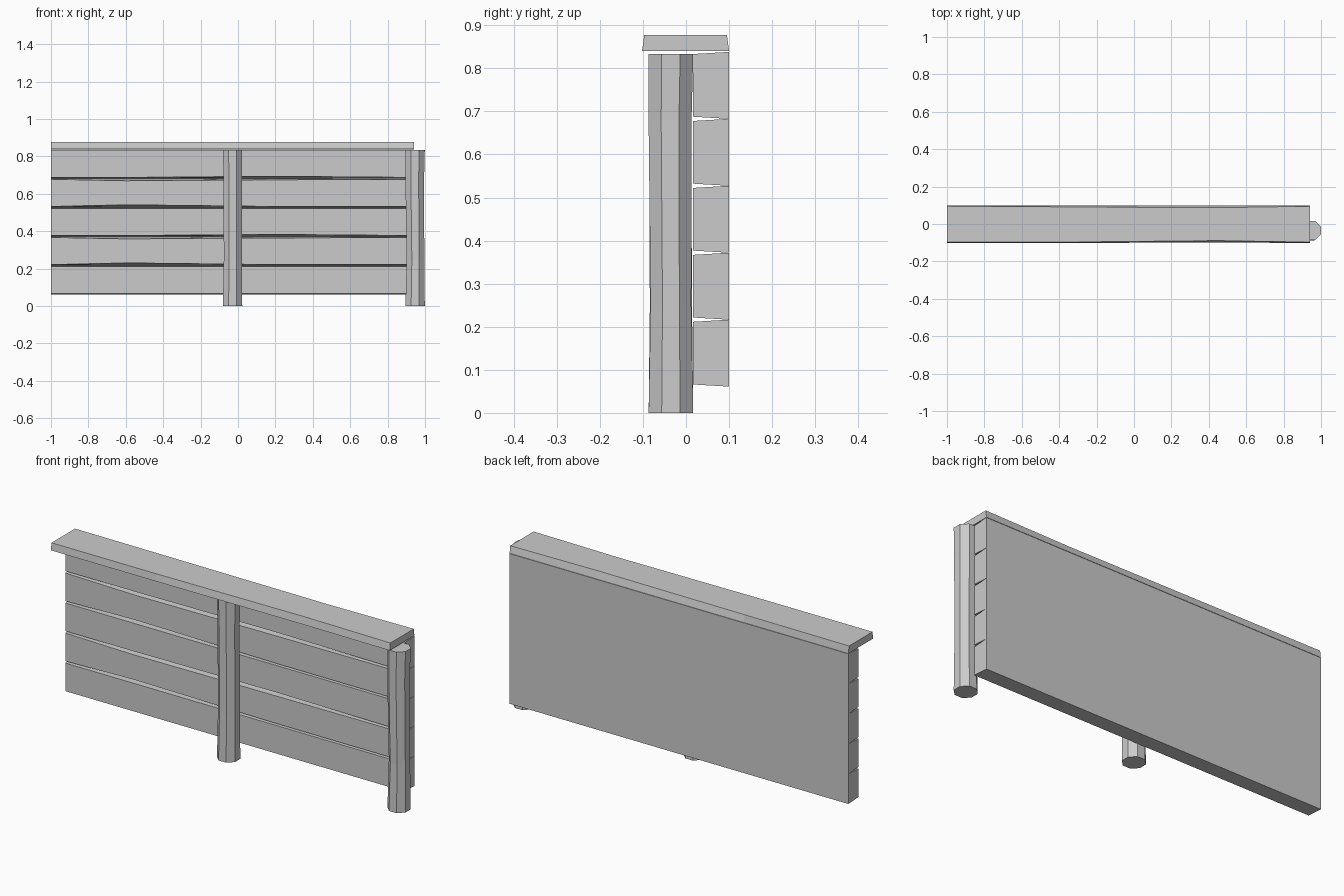
import bpy, bmesh, math

if "Cube" in bpy.data.objects:
    bpy.data.objects.remove(bpy.data.objects["Cube"])


def loft(name, rings):
    """Skin a closed solid through matching rings of points."""
    bm = bmesh.new()
    vs = [[bm.verts.new(p) for p in ring] for ring in rings]
    n = len(vs[0])
    for a, b in zip(vs, vs[1:]):
        for i in range(n):
            j = (i + 1) % n
            bm.faces.new((a[i], a[j], b[j], b[i]))
    bm.faces.new(vs[0])
    bm.faces.new(vs[-1])
    bmesh.ops.recalc_face_normals(bm, faces=bm.faces)
    me = bpy.data.meshes.new(name)
    bm.to_mesh(me)
    bm.free()
    ob = bpy.data.objects.new(name, me)
    bpy.context.collection.objects.link(ob)
    return ob


# Planks: flush at the back, tapering to slightly warped gaps at the front
STATIONS = (-1.0, -0.6, 0.2, 0.94)
for k in range(5):
    z0, z1 = 0.061 + 0.1554 * k, 0.061 + 0.1554 * (k + 1)
    odd = k % 2
    low = (0, 0.009 if odd else 0, 0 if odd or k == 0 else 0.006, 0)
    high = (0, 0.008 if odd and k < 4 else 0, 0.003 if odd else 0, 0)
    rings = []
    for x, lo, hi in zip(STATIONS, low, high):
        rings.append([(x, 0.016, z0 + 0.005 + lo), (x, 0.1, z0),
                      (x, 0.1, z1), (x, 0.016, z1 - 0.005 - hi)])
    loft(f"plank_{k + 1}", rings)

# Top rail: sides lean inwards, slightly worn along its length
rail = []
for x, front, back in ((-1, 0, 0), (-0.4, 0, 0.003), (0.45, 0.008, 0.008), (0.94, 0, 0)):
    rail.append([(x, -0.102 + front / 2, 0.84), (x, 0.1, 0.84),
                 (x, 0.095 - back, 0.877), (x, -0.097 + front, 0.877)])
loft("top_rail", rail)


# Eight-sided posts with gentle bends
def post(name, cx, bends):
    rings = []
    for z, dx, dy, r in bends:
        ring = []
        for i in range(8):
            a = math.radians(22.5 + 45 * i)
            ring.append((cx + dx + r * math.cos(a), -0.035 + dy + r * math.sin(a), z))
        rings.append(ring)
    loft(name, rings)


post("middle_post", -0.029, ((0, 0, 0, 0.056), (0.25, 0.002, 0, 0.053),
                             (0.68, 0.001, -0.002, 0.053), (0.833, 0, 0, 0.056)))
post("end_post", 0.947, ((0, 0, 0, 0.056), (0.25, 0.002, 0, 0.051),
                         (0.68, -0.002, -0.002, 0.054), (0.833, 0, 0, 0.056)))
